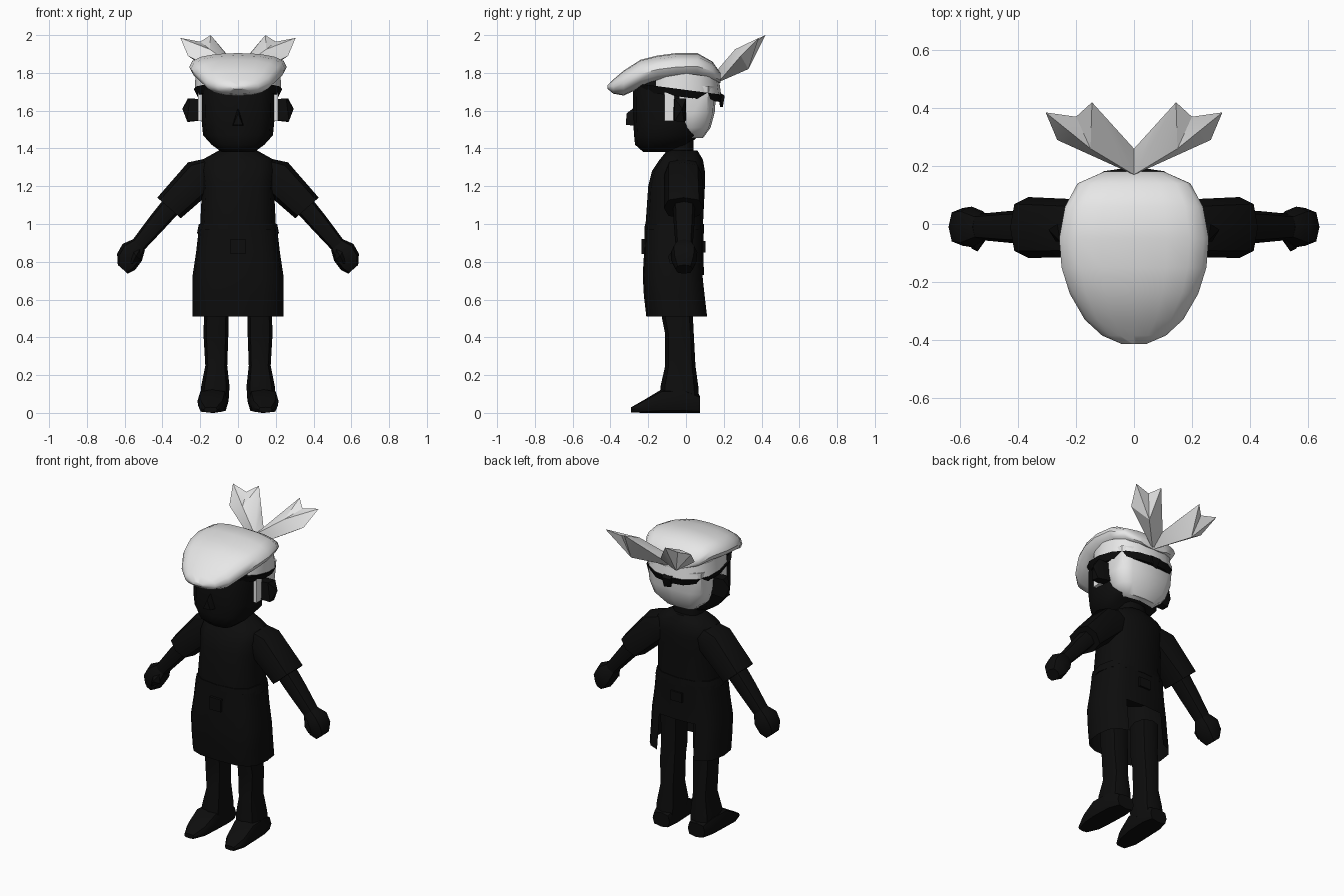
import bpy, bmesh, math
from mathutils import Vector

cube = bpy.data.objects.get("Cube")
if cube:
    bpy.data.objects.remove(cube)


def material(name, value):
    m = bpy.data.materials.new(name)
    m.use_nodes = True
    color = (value, value, value, 1)
    m.diffuse_color = color
    m.node_tree.nodes["Principled BSDF"].inputs["Base Color"].default_value = color
    return m


BLACK = material("near_black", 0.004)
PALE = material("pale_cloth", 0.8)
X, Y, Z = Vector((1, 0, 0)), Vector((0, 1, 0)), Vector((0, 0, 1))


def finish(name, bm, mat, angle=45):
    bmesh.ops.recalc_face_normals(bm, faces=bm.faces)
    mesh = bpy.data.meshes.new(name)
    bm.to_mesh(mesh)
    bm.free()
    mesh.materials.append(mat)
    ob = bpy.data.objects.new(name, mesh)
    bpy.context.collection.objects.link(ob)
    bpy.ops.object.select_all(action='DESELECT')
    ob.select_set(True)
    bpy.context.view_layer.objects.active = ob
    bpy.ops.object.shade_smooth_by_angle(angle=math.radians(angle))
    return ob


def loft(name, rows, mat, u=X, v=Y, n=12, power=0.75, side=1, closed=True, cut=None):
    """Skin rounded rings; each row is centre x, y, z and two radii along u and v."""
    bm = bmesh.new()
    rings = []
    for cx, cy, cz, ru, rv in rows:
        ring = []
        for i in range(n):
            c, s = math.cos(math.tau * i / n), math.sin(math.tau * i / n)
            a = math.copysign(abs(c) ** power, c) * ru
            b = math.copysign(abs(s) ** power, s) * rv
            p = Vector((cx, cy, cz)) + u * a + v * b
            ring.append(bm.verts.new((p.x * side, p.y, p.z)))
        rings.append(ring)
    for r, q in zip(rings, rings[1:]):
        for i in range(n):
            j = (i + 1) % n
            bm.faces.new((r[i], r[j], q[j], q[i]))
    if closed:
        bm.faces.new(rings[0])
        bm.faces.new(rings[-1])
    if cut:
        doomed = [f for f in bm.faces if cut(f.calc_center_median())]
        bmesh.ops.delete(bm, geom=doomed, context='FACES')
    return finish(name, bm, mat)


def hull(name, points, mat, side=1, angle=30):
    bm = bmesh.new()
    for x, y, z in points:
        bm.verts.new((x * side, y, z))
    out = bmesh.ops.convex_hull(bm, input=bm.verts)
    bmesh.ops.delete(bm, geom=[g for g in out["geom_interior"] if g.is_valid], context='VERTS')
    return finish(name, bm, mat, angle)


def box(name, lo, hi, mat, side=1):
    hull(name, [(x, y, z) for x in (lo[0], hi[0]) for y in (lo[1], hi[1])
                for z in (lo[2], hi[2])], mat, side)


# Tunic, skirt with an open arch at the back, and belt
loft("tunic_body", [(0, -.062, .9, .2, .15), (0, -.062, 1.0, .2, .152),
                    (0, -.05, 1.2, .19, .15), (0, -.04, 1.28, .2, .14),
                    (0, -.025, 1.34, .19, .115), (0, -.02, 1.39, .1, .08)], BLACK)
loft("tunic_skirt", [(0, -.045, .51, .24, .165), (0, -.058, .62, .24, .165),
                     (0, -.067, .73, .24, .162), (0, -.065, .85, .222, .157),
                     (0, -.063, .97, .208, .155)], BLACK, n=16, power=.65, closed=False,
     cut=lambda c: c.y > .03 and abs(c.x) < .14 and c.z < .73)
loft("belt", [(0, -.062, .95, .217, .158), (0, -.062, 1.0, .207, .156)], BLACK)
box("belt_tie_front", (-.04, -.235, .84), (.04, -.2, .92), BLACK)
box("belt_tie_back", (-.04, .07, .85), (.04, .102, .91), BLACK)

# Head
loft("neck", [(0, -.03, 1.34, .09, .07), (0, -.04, 1.48, .09, .08)], BLACK)
loft("head", [(0, -.15, 1.38, .085, .075), (0, -.13, 1.42, .14, .14),
              (0, -.1, 1.47, .185, .175), (0, -.1, 1.55, .193, .18),
              (0, -.09, 1.7, .195, .19), (0, -.08, 1.78, .19, .17)], BLACK)
hull("nose", [(-.03, -.27, 1.52), (.03, -.27, 1.52), (0, -.27, 1.62), (-.025, -.318, 1.525),
              (.025, -.318, 1.525), (0, -.315, 1.585)], BLACK)
loft("back_hair", [(0, .03, 1.455, .11, .06), (0, .03, 1.51, .175, .1),
                   (0, .04, 1.59, .2, .112), (0, .04, 1.73, .21, .122)], PALE, power=.65)

# Cap, its lower band and the dark headband, tilted down toward the back
tilt = Vector((0, .99, -.13))
loft("headband", [(0, -.04, 1.675, .215, .225), (0, -.04, 1.715, .235, .24)],
     BLACK, v=tilt, n=16, power=.85)
loft("cap_band", [(0, -.02, 1.712, .228, .208), (0, -.02, 1.8, .225, .195)],
     PALE, v=tilt, n=16, power=.85)
cap_profile = [(-.415, .04, 1.715, 1.735), (-.385, .11, 1.69, 1.765), (-.33, .17, 1.68, 1.812),
               (-.24, .222, 1.72, 1.87), (-.15, .25, 1.745, 1.892), (-.05, .258, 1.757, 1.905),
               (.06, .238, 1.765, 1.905), (.14, .195, 1.755, 1.86), (.182, .1, 1.745, 1.8)]
loft("cap", [(0, y, (lo + hi) / 2, w, (hi - lo) / 2) for y, w, lo, hi in cap_profile],
     PALE, v=Z, n=16, power=.85)
hull("headband_knot", [(-.03, .17, 1.7), (.03, .17, 1.7), (-.03, .205, 1.68), (.03, .205, 1.68),
                       (-.02, .18, 1.62), (.02, .195, 1.62)], BLACK)

arm_u = Vector((.75, 0, .66))
for side, tag in ((1, "left_"), (-1, "right_")):
    # Forked bow at the back of the cap
    shared = [(0, .17, 1.82), (0, .17, 1.75), (.15, .26, 1.925), (.16, .33, 1.82),
              (.2, .37, 1.965)]
    hull(tag + "bow_outer_fork", shared + [(.265, .29, 1.89), (.305, .385, 1.985)], PALE, side)
    hull(tag + "bow_inner_fork", shared + [(0, .26, 1.83), (.06, .32, 1.9), (.145, .42, 2.0)],
         PALE, side)

    # Ear and sideburn
    hull(tag + "ear", [(.18, -.07, 1.55), (.18, 0, 1.55), (.18, -.065, 1.66), (.18, 0, 1.66),
                       (.255, -.06, 1.665), (.265, 0, 1.665), (.295, -.02, 1.61),
                       (.27, -.06, 1.545), (.265, -.01, 1.54)], BLACK, side)
    box(tag + "sideburn", (.16, -.115, 1.545), (.212, -.06, 1.695), PALE, side)

    # Sleeve, forearm, hand and thumb
    loft(tag + "sleeve", [(.08, -.02, 1.3, .08, .085), (.19, -.015, 1.26, .1, .1),
                          (.365, -.012, 1.085, .083, .105)], BLACK, u=arm_u, n=8, side=side)
    loft(tag + "forearm", [(.34, -.01, 1.11, .055, .06), (.43, -.01, 1.005, .05, .055),
                           (.535, -.01, .88, .04, .045)], BLACK, u=arm_u, n=8, side=side)
    loft(tag + "hand", [(.525, -.01, .89, .043, .045), (.56, -.01, .85, .068, .07),
                        (.592, -.01, .8, .064, .065), (.61, -.01, .76, .035, .045)],
         BLACK, u=arm_u, n=8, side=side)
    hull(tag + "thumb", [(.51, -.04, .88), (.57, -.05, .88), (.54, -.095, .83), (.56, -.085, .79),
                         (.515, -.06, .81), (.58, -.04, .79)], BLACK, side)

    # Leg and pointed shoe
    loft(tag + "leg", [(.115, -.045, .7, .07, .08), (.115, -.045, .5, .065, .082),
                       (.117, -.035, .42, .066, .076), (.115, -.03, .25, .058, .08),
                       (.12, -.035, .14, .075, .1), (.125, -.03, .06, .075, .1)],
         BLACK, n=8, side=side)
    loft(tag + "shoe", [(.145, -.29, .016, .035, .014), (.14, -.22, .035, .07, .035),
                        (.135, -.13, .062, .08, .062), (.13, 0, .062, .08, .062),
                        (.125, .075, .045, .06, .045)], BLACK, v=Z, n=8, power=.6, side=side)
